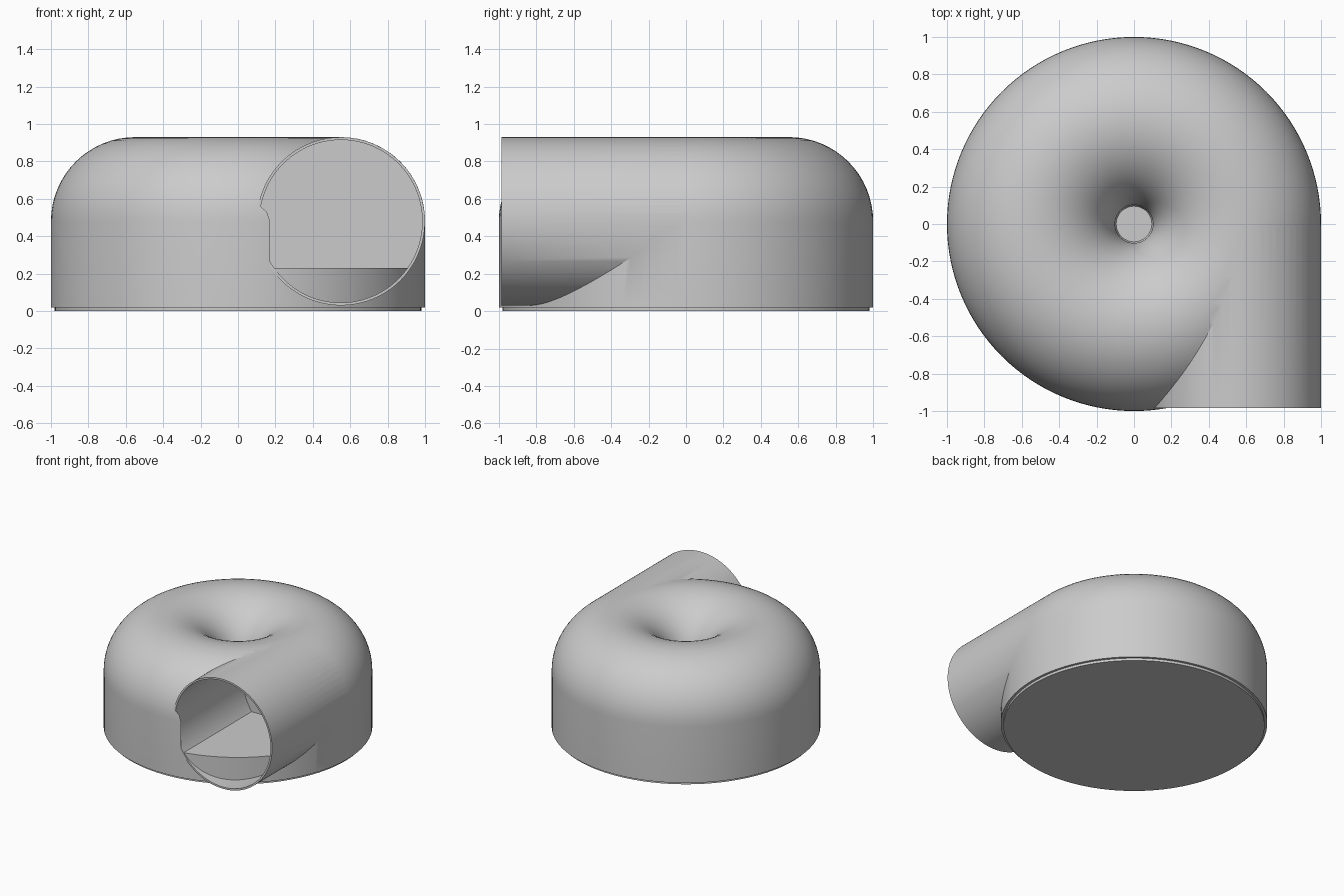
import bpy
import math

if "Cube" in bpy.data.objects:
    bpy.data.objects.remove(bpy.data.objects["Cube"], do_unlink=True)

SEG = 128
RING, MID = 0.55, 0.48      # centre of the round duct section
OUTER, INNER = 0.45, 0.435  # duct radii
FRONT = -0.985              # outlet plane
SILL = 0.23                 # bottom of the outlet opening

grey = bpy.data.materials.new("light_grey")
grey.use_nodes = True
grey.diffuse_color = (0.6, 0.6, 0.6, 1)
grey.node_tree.nodes["Principled BSDF"].inputs["Base Color"].default_value = (0.6, 0.6, 0.6, 1)


def arc(radius, steps=32):
    """Half circle of the duct section, from outside over the top to inside."""
    return [(RING + radius * math.cos(math.pi * i / steps),
             MID + radius * math.sin(math.pi * i / steps)) for i in range(steps + 1)]


def revolve(name, profile, closed):
    """Turn an (r, z) profile about z; an open profile starts and ends on a flat cap."""
    n = len(profile)
    verts = [(r * math.cos(2 * math.pi * s / SEG), r * math.sin(2 * math.pi * s / SEG), z)
             for s in range(SEG) for r, z in profile]
    faces = []
    for s in range(SEG):
        a, b = s * n, (s + 1) % SEG * n
        for i in range(n if closed else n - 1):
            j = (i + 1) % n
            faces.append((a + i, b + i, b + j, a + j))
    if not closed:
        faces.append([s * n for s in reversed(range(SEG))])
        faces.append([s * n + n - 1 for s in range(SEG)])
    mesh = bpy.data.meshes.new(name)
    mesh.from_pydata(verts, [], faces)
    mesh.materials.append(grey)
    obj = bpy.data.objects.new(name, mesh)
    bpy.context.collection.objects.link(obj)
    return obj


def pipe(name, radius, y0, y1):
    bpy.ops.mesh.primitive_cylinder_add(vertices=SEG, radius=radius, depth=y1 - y0,
                                        location=(RING, (y0 + y1) / 2, MID),
                                        rotation=(math.pi / 2, 0, 0))
    obj = bpy.context.object
    obj.name = name
    obj.data.materials.append(grey)
    return obj


def combine(target, tool, operation):
    """Apply a boolean and drop the tool."""
    bpy.context.view_layer.objects.active = target
    mod = target.modifiers.new("combine", "BOOLEAN")
    mod.operation, mod.object, mod.solver = operation, tool, "EXACT"
    bpy.ops.object.modifier_apply(modifier=mod.name)
    bpy.data.objects.remove(tool, do_unlink=True)


# Round housing with a dimpled top, standing on a slightly smaller base
housing = revolve("volute_housing",
                  [(0.98, 0), (0.98, 0.02), (1, 0.02)] + arc(OUTER) + [(0.095, 0.47)], False)

# Tangential outlet pipe
combine(housing, pipe("outlet_pipe", OUTER - 0.0005, FRONT, 0), "UNION")

# Inner chamber: domed roof, central spool and dished floor
spool = [(0.12, 0.42), (0.15, 0.33), (0.19, 0.25), (0.19, 0.235), (0.1, 0.21),
         (0.09, 0.16), (0.105, 0.11), (0.14, 0.07), (0.19, 0.05), (0.19, 0.03)]
floor = [(0.35, 0.03), (0.6, 0.07), (0.84, 0.2), (0.955, 0.33), (0.955, MID)]
chamber = revolve("chamber_cutter", list(reversed(arc(INNER) + spool + floor)), True)

# Outlet bore, kept clear of the housing below the sill
bore = pipe("bore_cutter", INNER, FRONT - 0.0001, -0.1)
combine(bore, revolve("sill_block", [(1, -0.1), (1, SILL)], False), "DIFFERENCE")

combine(housing, chamber, "DIFFERENCE")
combine(housing, bore, "DIFFERENCE")

bpy.ops.object.select_all(action="DESELECT")
housing.select_set(True)
bpy.context.view_layer.objects.active = housing
bpy.ops.object.shade_smooth_by_angle(angle=math.radians(30))
